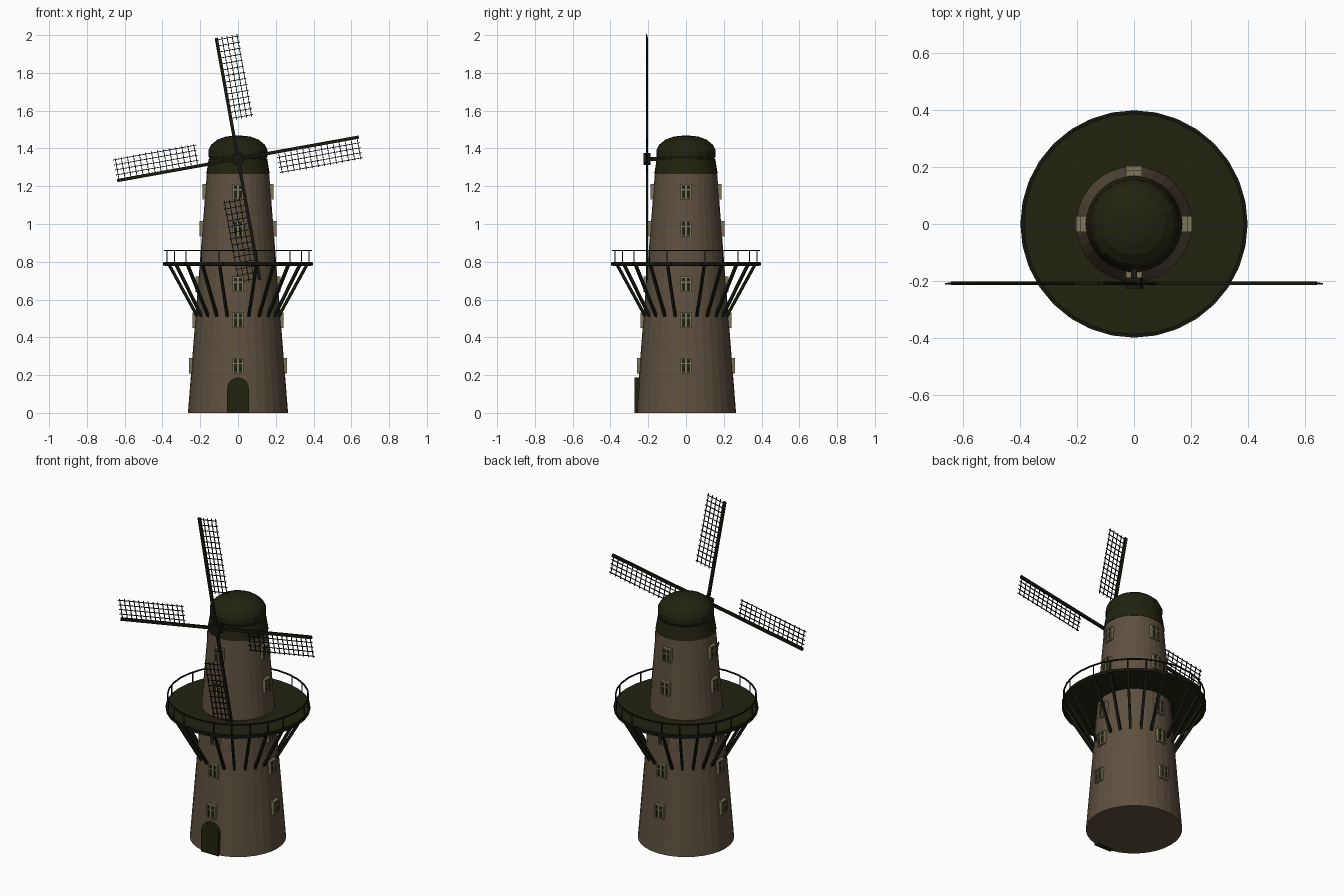
import bpy, bmesh
from math import sin, cos, pi, radians
from mathutils import Matrix, Vector

cube = bpy.data.objects.get("Cube")
if cube:
    bpy.data.objects.remove(cube, do_unlink=True)


def material(name, rgb):
    m = bpy.data.materials.new(name)
    m.use_nodes = True
    m.diffuse_color = (*rgb, 1)
    m.node_tree.nodes["Principled BSDF"].inputs["Base Color"].default_value = (*rgb, 1)
    return m


BRICK = material("brown brick", (0.11, 0.08, 0.05))
GREEN = material("dark green paint", (0.016, 0.016, 0.005))
BEAM = material("blackened wood", (0.008, 0.009, 0.004))
FRAME = material("pale window frame", (0.2, 0.18, 0.1))


def finish(name, bm, *mats):
    bmesh.ops.recalc_face_normals(bm, faces=bm.faces)
    me = bpy.data.meshes.new(name)
    bm.to_mesh(me)
    bm.free()
    for m in mats:
        me.materials.append(m)
    ob = bpy.data.objects.new(name, me)
    bpy.context.collection.objects.link(ob)
    return ob


def box(bm, centre, size, mat=0, turn=Matrix()):
    m = turn @ Matrix.Translation(centre) @ Matrix.Diagonal((*size, 1))
    verts = bmesh.ops.create_cube(bm, size=1, matrix=m)["verts"]
    for f in {f for v in verts for f in v.link_faces}:
        f.material_index = mat


def beam(bm, a, b, width):
    a, b = Vector(a), Vector(b)
    d = b - a
    turn = Matrix.Translation((a + b) / 2) @ d.to_track_quat('Z', 'Y').to_matrix().to_4x4()
    box(bm, (0, 0, 0), (width, width, d.length), 0, turn)


def lathe(name, profile, sides, mat):
    """Stack rings of (radius, height) and cap both ends."""
    bm = bmesh.new()
    rings = [[bm.verts.new((r * cos(2 * pi * i / sides), r * sin(2 * pi * i / sides), z))
              for i in range(sides)] for r, z in profile]
    for low, high in zip(rings, rings[1:]):
        for i in range(sides):
            j = (i + 1) % sides
            bm.faces.new((low[i], low[j], high[j], high[i]))
    bm.faces.new(rings[0])
    bm.faces.new(rings[-1])
    return finish(name, bm, mat)


def polar(r, angle, z):
    return (r * sin(angle), -r * cos(angle), z)


def tower_radius(z):
    return 0.265 - 0.079 * z


# Tower, cap and gallery deck
lathe("tower", [(0.265, 0), (tower_radius(1.28), 1.28)], 32, BRICK)
lathe("cap_band", [(0.168, 1.265), (0.155, 1.345), (0.14, 1.345)], 32, GREEN)
lathe("cap_dome", [(0.145, 1.335), (0.157, 1.36), (0.157, 1.39), (0.142, 1.42),
                   (0.11, 1.446), (0.065, 1.463), (0.015, 1.468)], 16, GREEN)
lathe("gallery_deck", [(0.385, 0.778), (0.393, 0.782), (0.393, 0.8), (0.2, 0.8)], 32, GREEN)

# Struts and railing, leaving the four window columns free
struts, rail = bmesh.new(), bmesh.new()
for k in range(24):
    a = radians(15 * k)
    if k % 6:
        beam(struts, polar(0.222, a, 0.51), polar(0.378, a, 0.785), 0.014)
        beam(rail, polar(0.388, a, 0.79), polar(0.388, a, 0.86), 0.005)
for k in range(32):
    beam(rail, polar(0.388, 2 * pi * k / 32, 0.86),
         polar(0.388, 2 * pi * (k + 1) / 32, 0.86), 0.007)
    beam(rail, polar(0.39, 2 * pi * k / 32, 0.788),
         polar(0.39, 2 * pi * (k + 1) / 32, 0.788), 0.016)
finish("gallery_struts", struts, BEAM)
finish("gallery_railing", rail, BEAM)

# Windows: dark panes inside a pale frame, five on each side
W, H, T = 0.05, 0.076, 0.006
bm = bmesh.new()
for side in range(4):
    turn = Matrix.Rotation(side * pi / 2, 4, 'Z')
    for z in (0.25, 0.49, 0.68, 0.975, 1.17):
        y = -tower_radius(z) - 0.002
        box(bm, (0, y, z), (W, 0.018, H), 1, turn)
        for x in (-W / 2, 0, W / 2):
            box(bm, (x, y, z), (T if x else T * 1.4, 0.026, H + T), 0, turn)
        for dz in (-H / 2, H * 0.15, H / 2):
            box(bm, (0, y, z + dz), (W, 0.025, T), 0, turn)
finish("windows", bm, FRAME, GREEN)

# Arched door
bm = bmesh.new()
arch = [(-0.057, 0), (0.057, 0)]
arch += [(0.057 * cos(pi * i / 12), 0.13 + 0.057 * sin(pi * i / 12)) for i in range(13)]
door = bm.faces.new([bm.verts.new((x, -0.272, z)) for x, z in arch])
extruded = bmesh.ops.extrude_face_region(bm, geom=[door])["geom"]
bmesh.ops.translate(bm, vec=(0, 0.035, 0),
                    verts=[v for v in extruded if isinstance(v, bmesh.types.BMVert)])
finish("door", bm, GREEN)

# Hub and windshaft
HUB = Matrix.Translation((0, -0.207, 1.345))
TILT = radians(-10.2)
bm = bmesh.new()
box(bm, (0, 0, 0), (0.055, 0.038, 0.055), 0, HUB @ Matrix.Rotation(TILT, 4, 'Y'))
beam(bm, (0, -0.2, 1.345), (0, -0.1, 1.345), 0.022)
finish("sail_hub", bm, BEAM)

# Four sails: a stock with a lattice along its clockwise side
for n, name in enumerate(("upper", "left", "lower", "right")):
    bm = bmesh.new()
    turn = HUB @ Matrix.Rotation(TILT + n * pi / 2, 4, 'Y')
    box(bm, (0, 0, 0.325), (0.017, 0.012, 0.65), 0, turn)
    for i in range(14):
        box(bm, (0.058, 0, 0.217 + 0.0325 * i), (0.122, 0.004, 0.004), 0, turn)
    for i in range(4):
        box(bm, (0.03 + 0.027 * i, -0.002, 0.428), (0.004, 0.004, 0.447), 0, turn)
    finish(name + "_sail", bm, BEAM)
